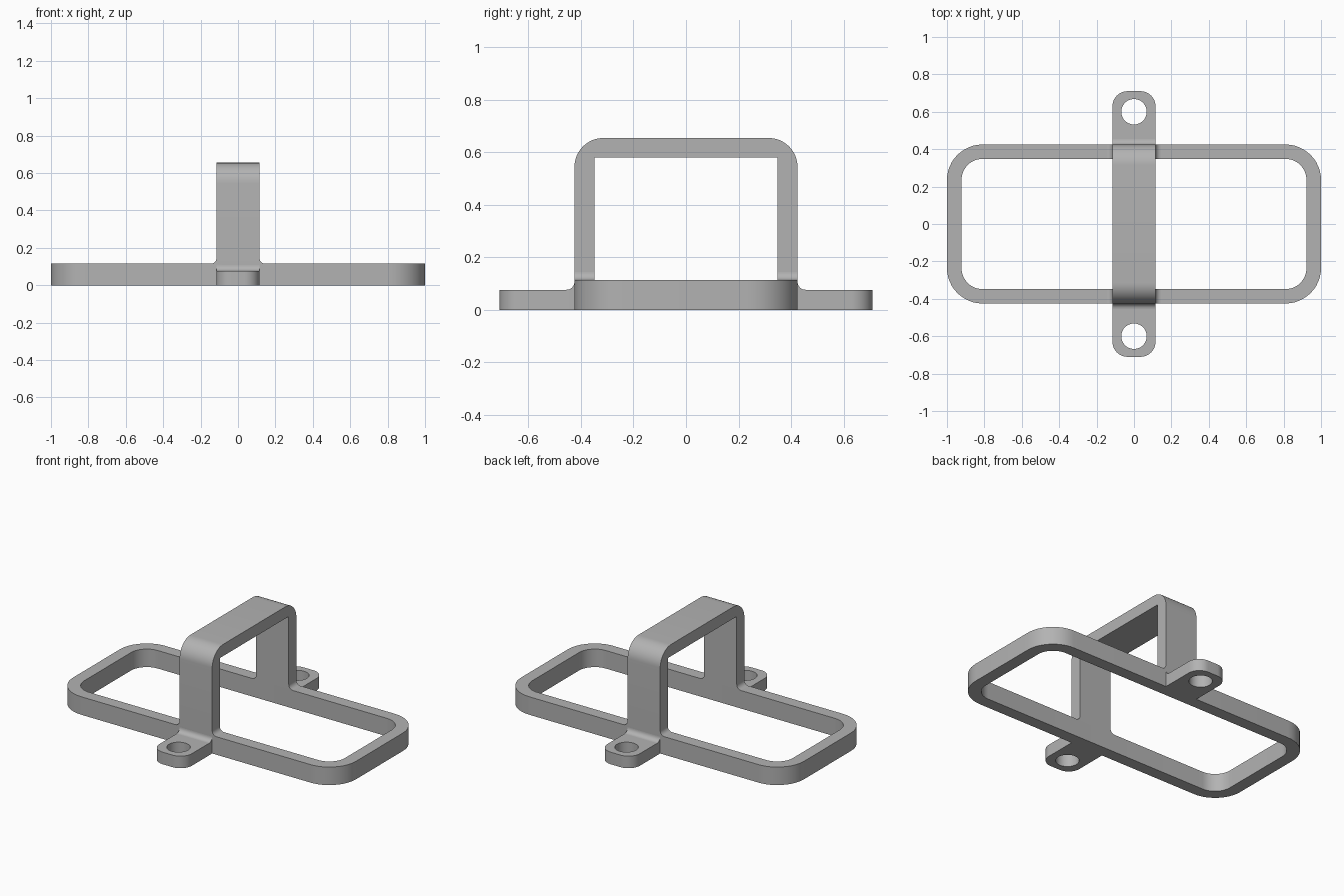
import bpy, bmesh, math

if "Cube" in bpy.data.objects:
    bpy.data.objects.remove(bpy.data.objects["Cube"])

grey = bpy.data.materials.new("grey")
grey.diffuse_color = (0.45, 0.45, 0.45, 1)
grey.use_nodes = True
grey.node_tree.nodes["Principled BSDF"].inputs["Base Color"].default_value = grey.diffuse_color

RING_H, TAB_H = 0.115, 0.077      # ring and tab heights
HALF_W, OUT_Y, IN_Y = 0.115, 0.425, 0.348
FILLET = 0.03


def arc(cx, cy, r, a0, a1, n=12):
    return [(cx + r * math.cos(math.radians(a0 + (a1 - a0) * i / n)),
             cy + r * math.sin(math.radians(a0 + (a1 - a0) * i / n))) for i in range(n + 1)]


def rounded_rect(hx, hy, r):
    pts = []
    for sx, sy, a in ((1, 1, 0), (-1, 1, 90), (-1, -1, 180), (1, -1, 270)):
        pts += arc(sx * (hx - r), sy * (hy - r), r, a, a + 90)
    return pts


def prism(name, loops, axis, lo, hi):
    """Extrude an outline (plus optional holes) along an axis."""
    place = {"x": lambda u, v: (lo, u, v),
             "y": lambda u, v: (u, lo, v),
             "z": lambda u, v: (u, v, lo)}[axis]
    bm = bmesh.new()
    edges = []
    for loop in loops:
        vs = [bm.verts.new(place(u, v)) for u, v in loop]
        edges += [bm.edges.new((vs[i - 1], vs[i])) for i in range(len(vs))]
    bmesh.ops.triangle_fill(bm, edges=edges, use_beauty=True, use_dissolve=False)
    out = bmesh.ops.extrude_face_region(bm, geom=bm.faces[:], use_keep_orig=True)
    step = [hi - lo if a == axis else 0 for a in "xyz"]
    bmesh.ops.translate(bm, vec=step,
                        verts=[g for g in out["geom"] if isinstance(g, bmesh.types.BMVert)])
    bmesh.ops.recalc_face_normals(bm, faces=bm.faces[:])
    mesh = bpy.data.meshes.new(name)
    bm.to_mesh(mesh)
    bm.free()
    mesh.materials.append(grey)
    ob = bpy.data.objects.new(name, mesh)
    bpy.context.collection.objects.link(ob)
    bpy.ops.object.select_all(action="DESELECT")
    ob.select_set(True)
    bpy.context.view_layer.objects.active = ob
    bpy.ops.object.shade_smooth_by_angle(angle=math.radians(30))
    return ob


def fillet_profile(corner, base, s):
    """Concave quarter wedge standing in the corner, flaring toward s."""
    curve = arc(corner + s * FILLET, base + FILLET, FILLET, 270, 180 if s > 0 else 360, 8)
    return [(corner, base)] + curve


# Base ring
prism("base_ring", [rounded_rect(1.0, OUT_Y, 0.19), rounded_rect(0.922, IN_Y, 0.112)],
      "z", 0, RING_H)

# Arched strap: rounded outside, square inside
r, top = 0.11, 0.655
strap = [(OUT_Y, RING_H)] + arc(OUT_Y - r, top - r, r, 0, 90)
strap += arc(-OUT_Y + r, top - r, r, 90, 180) + [(-OUT_Y, RING_H)]
strap += [(-IN_Y, RING_H), (-IN_Y, 0.58), (IN_Y, 0.58), (IN_Y, RING_H)]
prism("arched_strap", [strap], "x", -HALF_W, HALF_W)

for side, s in (("front", -1), ("back", 1)):
    # Mounting tab with a bolt hole
    end, cr = 0.71, 0.08
    tab = [(-HALF_W, s * OUT_Y), (HALF_W, s * OUT_Y)]
    tab += [(x, s * y) for x, y in arc(HALF_W - cr, end - cr, cr, 0, 90)]
    tab += [(x, s * y) for x, y in arc(-HALF_W + cr, end - cr, cr, 90, 180)]
    hole = arc(0, s * 0.6, 0.068, 0, 360, 40)[:-1]
    prism(side + "_tab", [tab, hole], "z", 0, TAB_H)
    # Fillet between tab and strap
    prism(side + "_tab_fillet", [fillet_profile(s * OUT_Y, TAB_H, s)], "x", -HALF_W, HALF_W)
    # Fillets between strap leg and ring
    y0, y1 = sorted((s * IN_Y, s * OUT_Y))
    for hand, t in (("left", -1), ("right", 1)):
        prism(f"{side}_{hand}_leg_fillet", [fillet_profile(t * HALF_W, RING_H, t)], "y", y0, y1)
